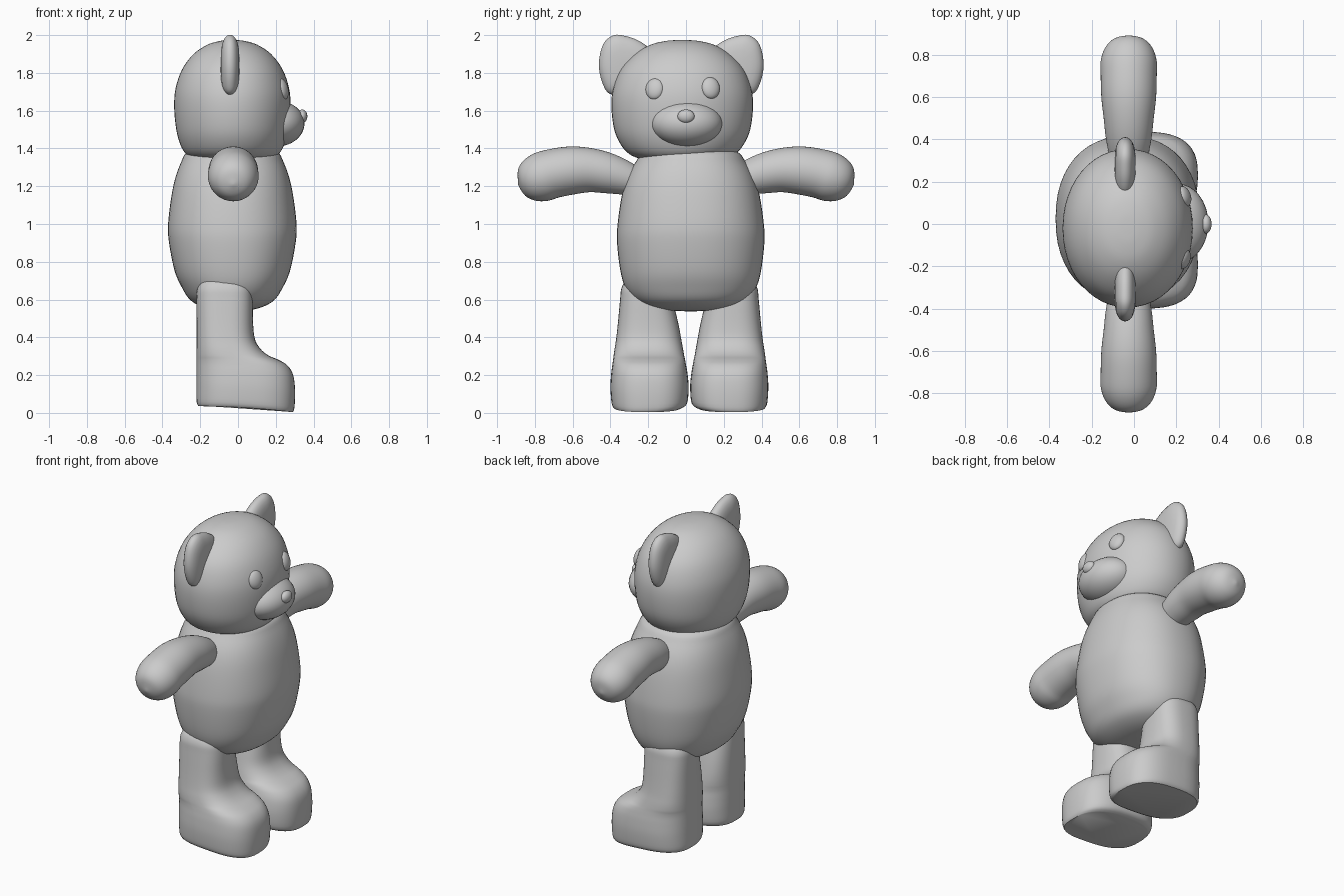
import bpy, bmesh, math
from mathutils import Vector

if "Cube" in bpy.data.objects:
    bpy.data.objects.remove(bpy.data.objects["Cube"])

grey = bpy.data.materials.new("plush grey")
grey.diffuse_color = (0.6, 0.6, 0.6, 1)
grey.use_nodes = True
grey.node_tree.nodes["Principled BSDF"].inputs["Base Color"].default_value = grey.diffuse_color
N = 48


def refine(rows, steps=4):
    """Catmull-Rom interpolation of table rows."""
    out = []
    for i in range(len(rows) - 1):
        p0, p1, p2, p3 = (rows[min(max(i + k, 0), len(rows) - 1)] for k in (-1, 0, 1, 2))
        for s in range(steps):
            t = s / steps
            out.append([0.5 * (2 * b + (c - a) * t + (2 * a - 5 * b + 4 * c - d) * t * t
                               + (3 * b - a - 3 * c + d) * t ** 3)
                        for a, b, c, d in zip(p0, p1, p2, p3)])
    return out + [list(rows[-1])]


def loft(name, rings, angle=60):
    """Skin a list of closed rings and cap both ends."""
    bm = bmesh.new()
    loops = [[bm.verts.new(p) for p in ring] for ring in rings]
    n = len(loops[0])
    for a, b in zip(loops, loops[1:]):
        for i in range(n):
            j = (i + 1) % n
            bm.faces.new((a[i], a[j], b[j], b[i]))
    bm.faces.new(loops[0][::-1])
    bm.faces.new(loops[-1])
    bmesh.ops.recalc_face_normals(bm, faces=bm.faces)
    me = bpy.data.meshes.new(name)
    bm.to_mesh(me)
    bm.free()
    ob = bpy.data.objects.new(name, me)
    bpy.context.collection.objects.link(ob)
    finish(ob, angle)
    return ob


def finish(ob, angle=60):
    ob.data.materials.append(grey)
    bpy.ops.object.select_all(action='DESELECT')
    bpy.context.view_layer.objects.active = ob
    ob.select_set(True)
    bpy.ops.object.shade_smooth_by_angle(angle=math.radians(angle))


def unit(exp):
    """Unit superellipse points."""
    pts = []
    for i in range(N):
        a = 2 * math.pi * i / N
        c, s = math.cos(a), math.sin(a)
        pts.append((math.copysign(abs(c) ** (2 / exp), c), math.copysign(abs(s) ** (2 / exp), s)))
    return pts


def ellipsoid(name, loc, radii, tilt=0, yaw=0):
    bpy.ops.mesh.primitive_uv_sphere_add(segments=32, ring_count=20, location=loc,
                                         rotation=(0, tilt, yaw))
    ob = bpy.context.object
    ob.name = name
    ob.scale = radii
    finish(ob)


def stack(name, rows, cy, exp):
    """Horizontal rings from rows of (z, x radius, y radius)."""
    loft(name, [[(-0.03 + rx * u, cy + ry * v, z) for u, v in unit(exp)]
                for z, rx, ry in refine(rows)])


# Torso and head
stack("body", [(.538, .02, .03), (.545, .10, .16), (.565, .17, .24), (.60, .225, .30),
               (.66, .265, .345), (.75, .305, .372), (.90, .335, .39), (1.0, .34, .387),
               (1.15, .322, .365), (1.25, .30, .335), (1.33, .27, .29), (1.38, .24, .25),
               (1.42, .15, .15)], .025, 2.25)
stack("head", [(1.335, .12, .15), (1.345, .20, .22), (1.37, .245, .28), (1.42, .275, .325),
               (1.50, .297, .36), (1.62, .308, .375), (1.72, .30, .365), (1.82, .265, .325),
               (1.90, .205, .25), (1.95, .13, .165), (1.97, .06, .08), (1.974, .01, .01)],
      -.02, 2.05)

# Face, looking along +x
ellipsoid("muzzle", (.20, .003, 1.532), (.152, .19, .123))
ellipsoid("nose", (.34, 0, 1.57), (.027, .045, .036))
ellipsoid("eye_left", (.237, .13, 1.72), (.03, .05, .058), -.25, .3)
ellipsoid("eye_right", (.234, -.165, 1.715), (.03, .05, .058), -.25, -.3)

# Ears: rounded outline, thinned towards the rim
outline = [(.14, 1.92), (.2, 1.97), (.27, 1.995), (.33, 2.0), (.38, 1.965), (.405, 1.9),
           (.41, 1.82), (.39, 1.74), (.355, 1.69), (.28, 1.685), (.2, 1.76), (.15, 1.84)]
closed = refine([outline[-1]] + outline + outline[:2])[4:-5]
for side, name in ((1, "ear_left"), (-1, "ear_right")):
    rings = []
    for k in range(13):
        a = math.radians(-87 + 174 * k / 12)
        s = math.cos(a) ** 0.6
        rings.append([(-.042 + .05 * math.sin(a), -.025 + side * (.30 + (y - .275) * s),
                       1.84 + (z - 1.84) * s) for y, z in closed])
    loft(name, rings)

# Arms: round tube along a bowed spine of (y, z, radius)
spine = refine([(.22, 1.20, .005), (.24, 1.21, .06), (.30, 1.235, .084), (.40, 1.265, .105),
                (.50, 1.284, .116), (.60, 1.284, .127), (.70, 1.268, .13), (.77, 1.247, .13),
                (.83, 1.228, .11), (.87, 1.215, .07), (.889, 1.21, .005)])
for side, name in ((1, "arm_left"), (-1, "arm_right")):
    rings = []
    for i, (y, z, r) in enumerate(spine):
        a, b = spine[max(i - 2, 0)], spine[min(i + 2, len(spine) - 1)]
        d = Vector((b[0] - a[0], b[1] - a[1])).normalized()
        rings.append([(-.025 + r * 1.02 * u, side * (y - d.y * r * v), z + d.x * r * v)
                      for u, v in unit(2)])
    loft(name, rings)

# Legs with feet: rows of (z, back x, front x, inner y, outer y)
leg = refine([(.003, -.21, .29, .045, .40), (.03, -.219, .299, .012, .412),
              (.12, -.22, .302, .004, .418), (.20, -.22, .292, .010, .414),
              (.25, -.22, .262, .018, .408), (.28, -.22, .215, .023, .404),
              (.305, -.22, .16, .028, .401), (.34, -.22, .118, .034, .396),
              (.39, -.22, .09, .043, .388), (.47, -.22, .08, .058, .379),
              (.60, -.22, .077, .088, .367), (.66, -.215, .07, .10, .36),
              (.70, -.19, .04, .13, .335), (.72, -.13, -.01, .18, .28)])
for side, name in ((1, "leg_left"), (-1, "leg_right")):
    rings = []
    for z, x0, x1, y0, y1 in leg:
        ring = []
        for u, v in unit(2.7):
            x = (x0 + x1) / 2 + u * (x1 - x0) / 2
            y = (y0 + y1) / 2 + v * (y1 - y0) / 2
            # Sole rises gently from toe to heel
            t = (x + .22) / .52
            lift = .033 * (1 - t * t) * max(0, 1 - z / .3)
            ring.append((x, .018 + side * y, z + lift))
        rings.append(ring)
    loft(name, rings, 50)
